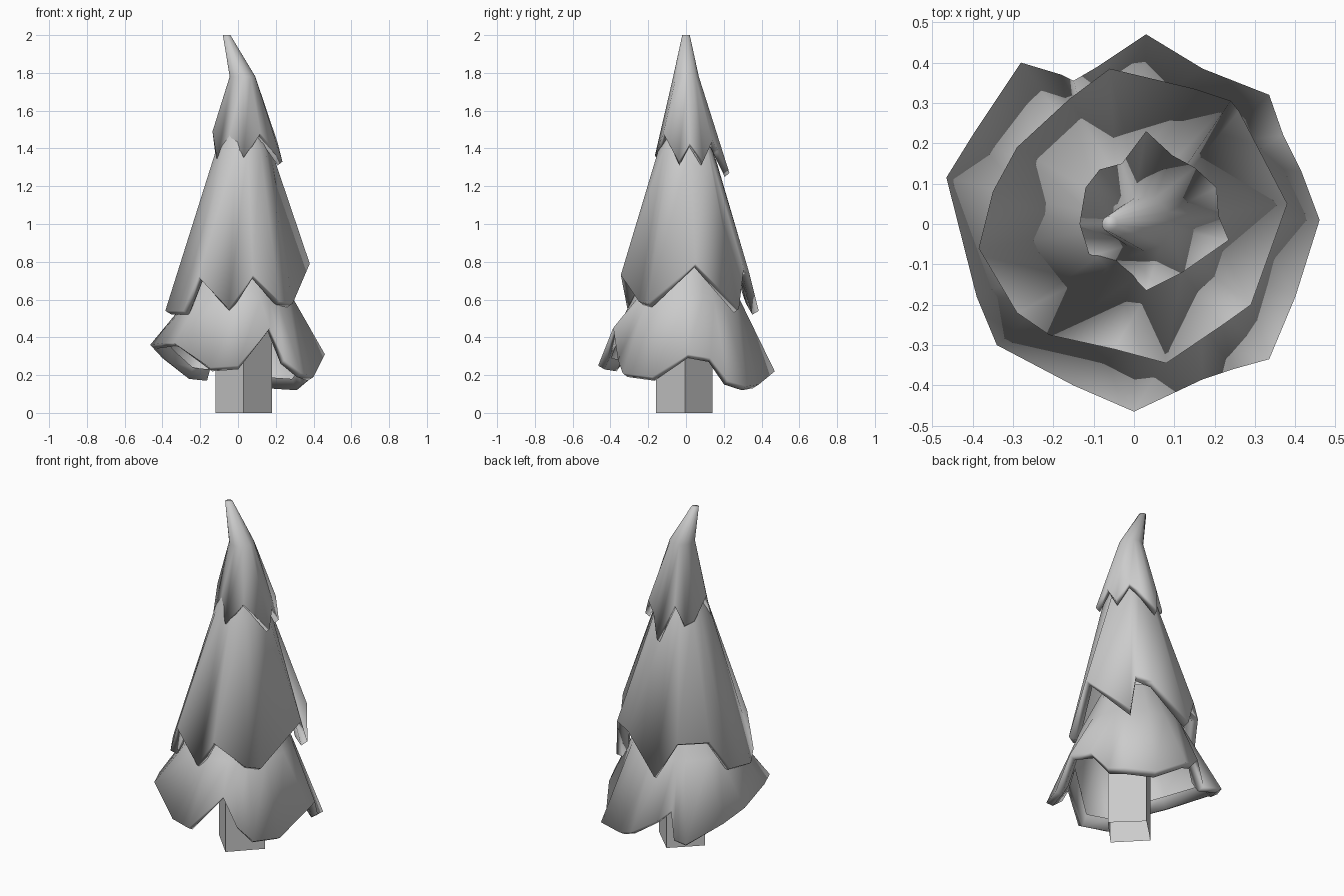
import bpy, bmesh, math
from mathutils import Vector


def finish(bm, name, smooth):
    for f in bm.faces:
        f.smooth = smooth
    mesh = bpy.data.meshes.new(name)
    bm.to_mesh(mesh)
    bm.free()
    ob = bpy.data.objects.new(name, mesh)
    bpy.context.collection.objects.link(ob)
    return ob


def skirt(name, hem, rings, lip=0.035, cap=False):
    """Hanging branch tier: ragged hem joined to round rings (cx, cy, r, z)
    above it, with a lip rolled under the hem. Open inside."""
    cx, cy = rings[0][:2]
    angles = [math.atan2(y - cy, x - cx) for x, y, z in hem]

    def circle(x, y, r, z):
        return [Vector((x + r * math.cos(a), y + r * math.sin(a), z)) for a in angles]

    outer = [Vector(p) + Vector((0, 0, 0.01)) for p in hem]
    inset = [p - Vector((lip * math.cos(a), lip * math.sin(a), 0.02)) for p, a in zip(outer, angles)]
    lining = [p - Vector((lip * math.cos(a), lip * math.sin(a), -0.06)) for p, a in zip(inset, angles)]
    loops = [lining, inset, outer] + [circle(*r) for r in rings]
    bm = bmesh.new()
    loops = [[bm.verts.new(p) for p in loop] for loop in loops]
    n = len(hem)
    for a, b in zip(loops, loops[1:]):
        for i in range(n):
            j = (i + 1) % n
            bm.faces.new((a[i], a[j], b[j], b[i]))
    if cap:
        bm.faces.new(loops[-1])
    return finish(bm, name, True)


# Square trunk, corners along the axes, open at the bottom
bm = bmesh.new()
corners = [(0.18, -0.005), (0.03, 0.14), (-0.12, -0.005), (0.03, -0.16)]
base, top = [[bm.verts.new((x, y, z)) for x, y in corners] for z in (0, 0.7)]
for i in range(4):
    j = (i + 1) % 4
    bm.faces.new((base[i], base[j], top[j], top[i]))
finish(bm, "trunk", False)

# Hem points run counter-clockwise from the right side
low_hem = [(0.46, 0.01, 0.30), (0.415, 0.13, 0.28), (0.37, 0.22, 0.16), (0.335, 0.32, 0.13),
           (0.17, 0.385, 0.14), (0.03, 0.47, 0.21), (-0.09, 0.39, 0.28), (-0.15, 0.355, 0.34),
           (-0.18, 0.37, 0.18), (-0.28, 0.40, 0.19), (-0.40, 0.22, 0.28), (-0.465, 0.115, 0.35),
           (-0.39, -0.18, 0.36), (-0.34, -0.30, 0.36), (-0.15, -0.40, 0.23), (0.0, -0.465, 0.24),
           (0.17, -0.385, 0.44), (0.245, -0.36, 0.27), (0.335, -0.335, 0.20), (0.40, -0.18, 0.18)]
skirt("lower_branches", low_hem,
      [(0.01, 0, 0.285, 0.60), (0.01, 0, 0.18, 0.82)])

mid_hem = [(0.38, 0.05, 0.78), (0.26, 0.28, 0.54), (0.24, 0.305, 0.75), (0.15, 0.335, 0.73),
           (-0.06, 0.385, 0.53), (-0.16, 0.31, 0.72), (-0.29, 0.19, 0.72), (-0.35, 0.08, 0.54),
           (-0.385, -0.06, 0.53), (-0.29, -0.22, 0.53), (-0.21, -0.275, 0.71),
           (-0.05, -0.31, 0.54), (0.08, -0.345, 0.72), (0.22, -0.25, 0.58), (0.29, -0.20, 0.57)]
skirt("middle_branches", mid_hem,
      [(0.03, 0, 0.145, 1.40), (0.03, 0, 0.07, 1.58)])

top_hem = [(0.21, 0.02, 1.42), (0.205, 0.09, 1.32), (0.15, 0.14, 1.43), (0.095, 0.17, 1.38),
           (0.03, 0.23, 1.26), (-0.03, 0.15, 1.45), (-0.085, 0.135, 1.34), (-0.12, 0.09, 1.36),
           (-0.135, 0.0, 1.48), (-0.11, -0.08, 1.32), (-0.045, -0.09, 1.46), (0.03, -0.165, 1.35),
           (0.12, -0.12, 1.47), (0.235, -0.04, 1.32)]
# Bent tip leans to the left
skirt("top_branches", top_hem,
      [(0.024, 0, 0.068, 1.78), (-0.06, 0, 0.02, 2.0)], lip=0.025, cap=True)
